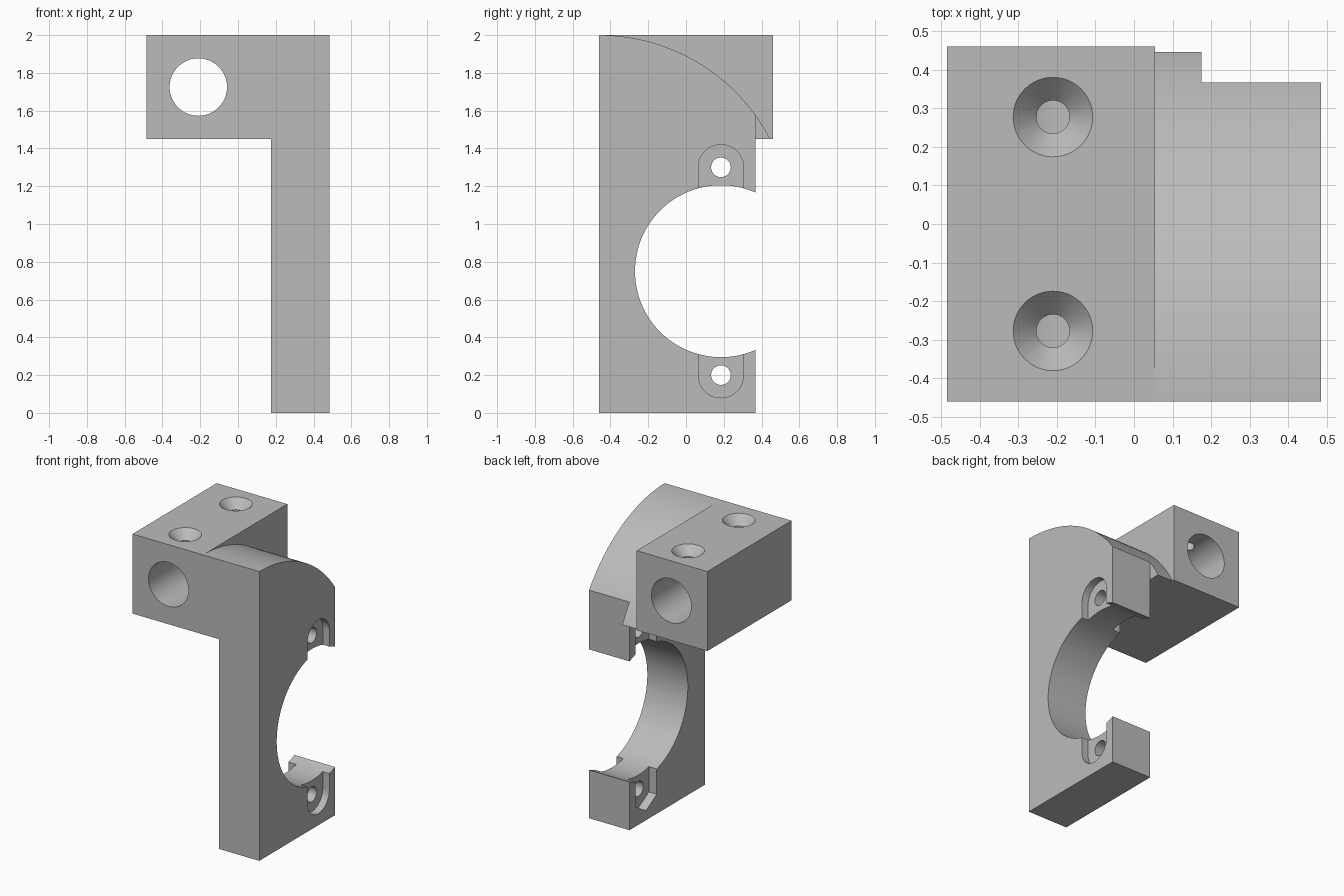
import bpy, bmesh, math

cube = bpy.data.objects.get("Cube")
if cube:
    bpy.data.objects.remove(cube, do_unlink=True)

grey = bpy.data.materials.new("plain grey")
grey.use_nodes = True
colour = (0.5, 0.5, 0.5, 1)
grey.diffuse_color = colour
grey.node_tree.nodes["Principled BSDF"].inputs["Base Color"].default_value = colour


def prism(name, axis, profile, start, end, end_profile=None):
    """Solid between a profile at start and the same (or another) profile at end."""
    place = {"x": lambda u, v, w: (w, u, v),
             "y": lambda u, v, w: (u, w, v),
             "z": lambda u, v, w: (u, v, w)}[axis]
    bm = bmesh.new()
    a = [bm.verts.new(place(u, v, start)) for u, v in profile]
    b = [bm.verts.new(place(u, v, end)) for u, v in end_profile or profile]
    bm.faces.new(a)
    bm.faces.new(b)
    for i in range(len(a)):
        j = (i + 1) % len(a)
        bm.faces.new((a[i], a[j], b[j], b[i]))
    bmesh.ops.recalc_face_normals(bm, faces=bm.faces)
    mesh = bpy.data.meshes.new(name)
    bm.to_mesh(mesh)
    bm.free()
    mesh.materials.append(grey)
    obj = bpy.data.objects.new(name, mesh)
    bpy.context.collection.objects.link(obj)
    return obj


def arc(u, v, r, first=0, last=360, steps=96):
    count = steps if last - first == 360 else steps + 1
    angles = [math.radians(first + (last - first) * i / steps) for i in range(count)]
    return [(u + r * math.cos(t), v + r * math.sin(t)) for t in angles]


def cut(body, cutter):
    """Subtract the cutter, then discard it."""
    mod = body.modifiers.new("cut", "BOOLEAN")
    mod.operation = "DIFFERENCE"
    mod.solver = "EXACT"
    mod.object = cutter
    bpy.context.view_layer.objects.active = body
    bpy.ops.object.modifier_apply(modifier=mod.name)
    bpy.data.objects.remove(cutter, do_unlink=True)


# Upright plate with the clamp block as one L-shaped solid
LEFT, RIGHT, FRONT, BACK = -0.485, 0.485, -0.46, 0.46
PLATE, PLATE_BACK, UNDER, TOP = 0.175, 0.367, 1.45, 2.0
bracket = prism("mounting_bracket", "y",
                [(LEFT, UNDER), (PLATE, UNDER), (PLATE, 0), (RIGHT, 0),
                 (RIGHT, TOP), (LEFT, TOP)], FRONT, BACK)

# Plate is shallower than the block
cut(bracket, prism("back_step", "x",
                   [(PLATE_BACK, -1), (1, -1), (1, 3), (PLATE_BACK, 3)], PLATE, 1))

# Rounded shoulder above the plate
R = 1.02
cut(bracket, prism("shoulder_cut", "x",
                   arc(FRONT, TOP - R, R, 24, 90, 48)[:-1]
                   + [(FRONT, TOP), (FRONT, 2.2), (0.7, 2.2), (0.7, 1.39)], 0.055, 1))

# Large open bore through the plate
BORE_Y, BORE_Z = 0.185, 0.75
cut(bracket, prism("bore", "x", arc(BORE_Y, BORE_Z, 0.455, steps=128), 0, 1))

# Screw seats above and below the bore: round pad outside, hex nut pocket inside
for side in (1, -1):
    z = BORE_Z + side * 0.55
    pad = [(0.12, -0.2)] + arc(0, 0, 0.12, 0, 180, 32) + [(-0.12, -0.2)]
    nut = [(0.115, -0.2), (0.115, 0.066), (0, 0.133), (-0.115, 0.066), (-0.115, -0.2)]
    for name, shape, start, end in (("pad_seat", pad, RIGHT - 0.05, 1),
                                    ("nut_pocket", nut, 0, PLATE + 0.06)):
        cut(bracket, prism(name, "x", [(BORE_Y + u, z + side * v) for u, v in shape],
                           start, end))
    cut(bracket, prism("screw_hole", "x", arc(BORE_Y, z, 0.052, steps=48), 0, 1))

# Rod hole through the block
ROD_X, ROD_Z = -0.21, 1.725
cut(bracket, prism("rod_hole", "y", arc(ROD_X, ROD_Z, 0.152), -1, 1))

# Countersunk screw holes from the top into the rod hole
for y in (-0.277, 0.277):
    shank = arc(ROD_X, y, 0.043, steps=48)
    cut(bracket, prism("shank_hole", "z", shank, ROD_Z, 2.1))
    cut(bracket, prism("countersink", "z", shank, 1.94, 2.05,
                       arc(ROD_X, y, 0.153, steps=48)))

bpy.ops.object.select_all(action="DESELECT")
bracket.select_set(True)
bpy.context.view_layer.objects.active = bracket
bpy.ops.object.shade_smooth_by_angle(angle=math.radians(25))
